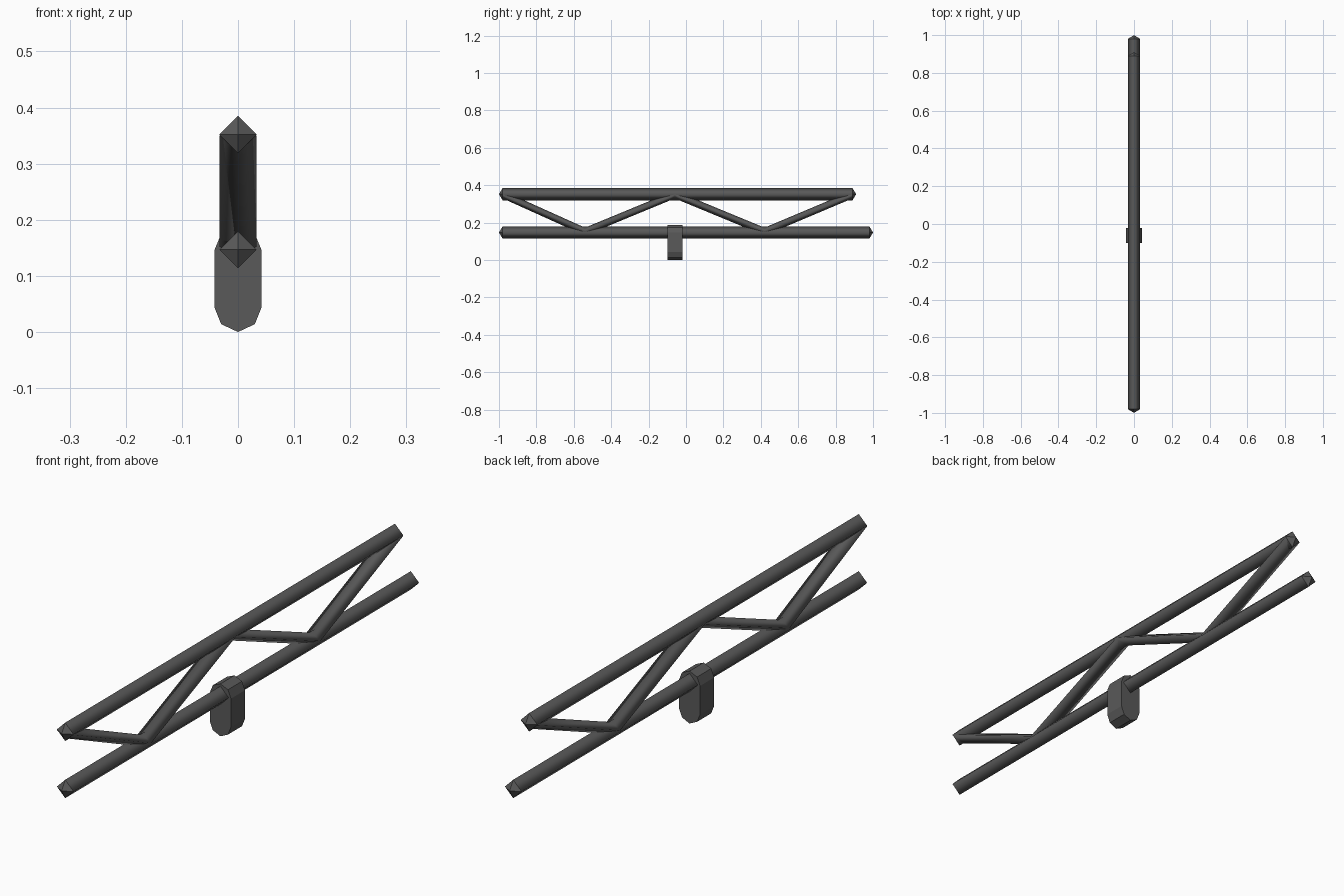
import bpy, bmesh

if "Cube" in bpy.data.objects:
    bpy.data.objects.remove(bpy.data.objects["Cube"])

dark = bpy.data.materials.new("dark grey")
dark.diffuse_color = (0.1, 0.1, 0.1, 1)
dark.use_nodes = True
dark.node_tree.nodes["Principled BSDF"].inputs["Base Color"].default_value = dark.diffuse_color


def sweep(name, path, section, tip=0.0, smooth=True):
    """Sweep an (x, z) section along a (y, z) path, with optional pointed ends."""
    bm = bmesh.new()
    rings = [[bm.verts.new((x, y, z + dz)) for x, dz in section] for y, z in path]
    n = len(section)
    for a, b in zip(rings, rings[1:]):
        for i in range(n):
            j = (i + 1) % n
            bm.faces.new((a[i], a[j], b[j], b[i])).smooth = smooth
    for ring, (y, z), s in ((rings[0], path[0], -1), (rings[-1], path[-1], 1)):
        if tip:
            apex = bm.verts.new((0, y + s * tip, z))
            for i in range(n):
                bm.faces.new((ring[i], ring[(i + 1) % n], apex))
        else:
            bm.faces.new(ring)
    bmesh.ops.recalc_face_normals(bm, faces=bm.faces[:])
    me = bpy.data.meshes.new(name)
    bm.to_mesh(me)
    bm.free()
    me.materials.append(dark)
    ob = bpy.data.objects.new(name, me)
    bpy.context.collection.objects.link(ob)
    return ob


def diamond(w, h):
    return [(w, 0), (0, h), (-w, 0), (0, -h)]


# Long rails with shallow pointed ends
sweep("top_rail", [(-0.98, 0.352), (0.89, 0.352)], diamond(0.033, 0.033), 0.02)
sweep("bottom_rail", [(-0.98, 0.147), (0.98, 0.147)], diamond(0.033, 0.033), 0.02)

# Zigzag bracing between the rails
nodes = [(-0.98, 0.35), (-0.54, 0.152), (-0.06, 0.35), (0.42, 0.152), (0.89, 0.35)]
sweep("zigzag_brace", nodes, diamond(0.033, 0.021))

# Clamp block around the bottom rail, standing on the ground
half = [(0, 0), (0.03, 0.014), (0.042, 0.044), (0.042, 0.146), (0.03, 0.175), (0, 0.188)]
profile = half + [(-x, z) for x, z in reversed(half[1:-1])]
sweep("clamp_block", [(-0.1, 0), (-0.02, 0)], profile, smooth=False)
